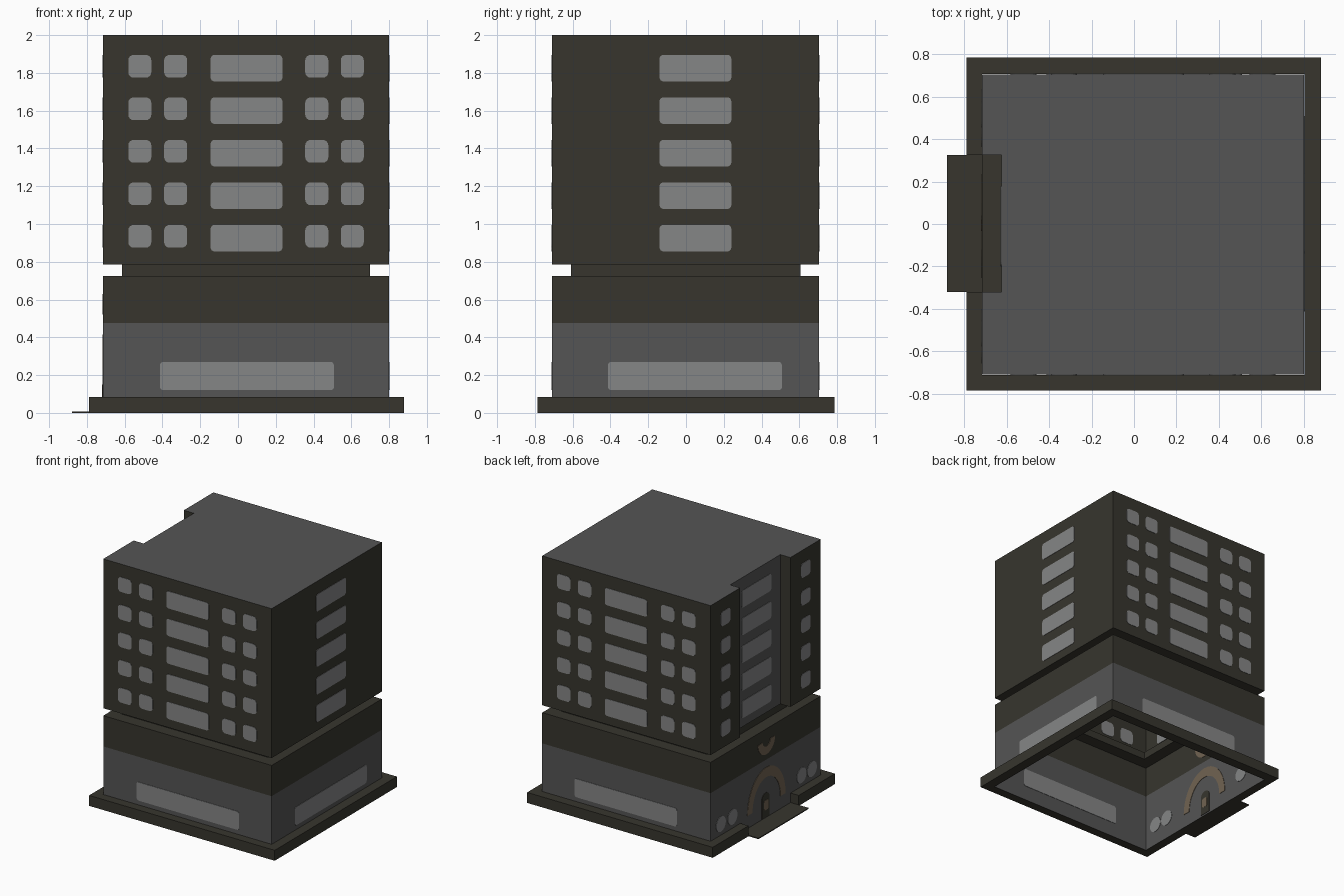
import bpy, bmesh, math
from mathutils import Vector

if "Cube" in bpy.data.objects:
    bpy.data.objects.remove(bpy.data.objects["Cube"])


def material(name, rgb):
    m = bpy.data.materials.new(name)
    m.diffuse_color = (*rgb, 1)
    m.use_nodes = True
    m.node_tree.nodes["Principled BSDF"].inputs["Base Color"].default_value = m.diffuse_color
    return m


DARK = material("dark_cladding", (0.038, 0.036, 0.027))
GRAY = material("gray_wall", (0.089, 0.089, 0.089))
GLASS = material("pale_window", (0.235, 0.238, 0.24))
BROWN = material("brown_trim", (0.165, 0.125, 0.083))

X0, X1, Y0, Y1 = -0.715, 0.80, -0.71, 0.705     # main walls
NX, NY0, NY1 = -0.625, -0.32, 0.325             # entrance recess


def finish(name, bm, mats, recalc=True):
    if recalc:
        bmesh.ops.recalc_face_normals(bm, faces=bm.faces[:])
    me = bpy.data.meshes.new(name)
    bm.to_mesh(me)
    bm.free()
    for m in mats:
        me.materials.append(m)
    ob = bpy.data.objects.new(name, me)
    bpy.context.collection.objects.link(ob)
    return ob


def add_prism(bm, low, high):
    a = [bm.verts.new(p) for p in low]
    b = [bm.verts.new(p) for p in high]
    n = len(a)
    bm.faces.new(a[::-1])
    bm.faces.new(b)
    for i in range(n):
        j = (i + 1) % n
        bm.faces.new((a[i], a[j], b[j], b[i]))


# Walls: one open-bottomed shell lofted through horizontal outlines
def outline(x0, x1, y0, y1, nx, z):
    pts = [(x0, y0), (x1, y0), (x1, y1), (x0, y1),
           (x0, NY1), (nx, NY1), (nx, NY0), (x0, NY0)]
    return [(x, y, z) for x, y in pts]


def main(z, nx=X0):
    return outline(X0, X1, Y0, Y1, nx, z)


def neck(z):
    return outline(-0.615, 0.70, -0.61, 0.605, -0.615, z)


loops = [main(0), main(0.475), main(0.725), neck(0.725), neck(0.785),
         main(0.785, NX), main(2.0, NX)]
bm = bmesh.new()
rings = [[bm.verts.new(p) for p in lp] for lp in loops]
for k in range(len(rings) - 1):
    a, b = rings[k], rings[k + 1]
    for i in range(8):
        j = (i + 1) % 8
        f = bm.faces.new((a[i], a[j], b[j], b[i]))
        # gray ground floor and gray recess back wall
        f.material_index = 1 if k == 0 or (k == 5 and i == 5) else 0
roof = bm.faces.new(rings[-1])
roof.material_index = 1
bmesh.ops.remove_doubles(bm, verts=bm.verts[:], dist=0.0005)
finish("building_walls", bm, [DARK, GRAY], recalc=False)

# Plinth: C-shaped kerb, open at the entrance
e = 0.002
kerb = [(-0.79, NY0), (-0.79, -0.785), (0.88, -0.785), (0.88, 0.785),
        (-0.79, 0.785), (-0.79, NY1), (X0 - e, NY1), (X0 - e, Y1 + e),
        (X1 + e, Y1 + e), (X1 + e, Y0 - e), (X0 - e, Y0 - e), (X0 - e, NY0)]
bm = bmesh.new()
add_prism(bm, [(x, y, 0) for x, y in kerb], [(x, y, 0.085) for x, y in kerb])
finish("plinth", bm, [DARK])

# Entrance slab
slab = [(-0.88, NY0), (X0 - e, NY0), (X0 - e, NY1), (-0.88, NY1)]
bm = bmesh.new()
add_prism(bm, [(x, y, 0) for x, y in slab], [(x, y, 0.008) for x, y in slab])
finish("entrance_slab", bm, [DARK])

# Wall planes: map (u, v, offset outward) to space
FRONT = lambda u, v, d: Vector((u, Y0 - d, v))
BACK = lambda u, v, d: Vector((u, Y1 + d, v))
RIGHT = lambda u, v, d: Vector((X1 + d, u, v))
LEFT = lambda u, v, d: Vector((X0 - d, u, v))
RECESS = lambda u, v, d: Vector((NX - d, u, v))


def plates(name, plane, shapes, mat, half=0.003):
    """Thin plates straddling the wall, seen from inside and outside."""
    bm = bmesh.new()
    for s in shapes:
        add_prism(bm, [plane(u, v, -half) for u, v in s],
                  [plane(u, v, half) for u, v in s])
    return finish(name, bm, [mat])


def rounded(u0, u1, v0, v1, r, seg=4):
    pts = []
    corners = [(u1 - r, v1 - r), (u0 + r, v1 - r), (u0 + r, v0 + r), (u1 - r, v0 + r)]
    for c, (cu, cv) in enumerate(corners):
        for i in range(seg + 1):
            t = math.pi / 2 * (c + i / seg)
            pts.append((cu + r * math.cos(t), cv + r * math.sin(t)))
    return pts


def arc(cu, cv, ru, rv, t0, t1, n=20):
    return [(cu + ru * math.cos(t0 + (t1 - t0) * i / n),
             cv + rv * math.sin(t0 + (t1 - t0) * i / n)) for i in range(n + 1)]


TOPS = [1.895 - 0.225 * i for i in range(5)]


def wide(u0, u1):
    return [rounded(u0, u1, t - 0.14, t, 0.02) for t in TOPS]


def small(centres):
    return [rounded(c - 0.061, c + 0.061, t - 0.12, t, 0.028)
            for c in centres for t in TOPS]


# Tower windows
for side, plane in (("front", FRONT), ("back", BACK)):
    plates(side + "_wide_windows", plane, wide(-0.145, 0.235), GLASS)
    plates(side + "_small_windows", plane, small((-0.52, -0.33, 0.417, 0.605)), GLASS)
plates("right_wide_windows", RIGHT, wide(-0.14, 0.24), GLASS)
plates("recess_wide_windows", RECESS, wide(-0.2, 0.18), GLASS)
plates("left_small_windows", LEFT, small((-0.515, 0.515)), GLASS)

# Ground floor shop windows
for side, plane in (("front", FRONT), ("back", BACK), ("right", RIGHT)):
    plates(side + "_shop_window", plane,
           [rounded(-0.413, 0.508, 0.12, 0.27, 0.018)], GLASS)

# Entrance side: round windows, arch, door and crescent ornament
plates("round_windows", LEFT,
       [arc(c, 0.175, 0.062, 0.062, 0, math.tau * 23 / 24, 23)
        for c in (-0.595, -0.462, 0.425, 0.575)], GLASS)
arch = arc(-0.01, 0.11, 0.245, 0.305, 0, math.pi) + arc(-0.01, 0.11, 0.18, 0.225, math.pi, 0)
plates("entrance_arch", LEFT, [arch], BROWN)
door = [(-0.05, 0.012), (0.05, 0.012)] + arc(0, 0.16, 0.05, 0.05, 0, math.pi, 10)
plates("entrance_door", LEFT, [door], DARK)
plates("door_panel", LEFT, [rounded(-0.032, 0.022, 0.07, 0.15, 0.012)], BROWN, 0.0045)
crescent = arc(-0.01, 0.63, 0.11, 0.11, math.pi, math.tau) + \
    arc(-0.01, 0.63, 0.05, 0.045, math.tau, math.pi, 12)
plates("crescent_ornament", LEFT, [crescent], BROWN)
